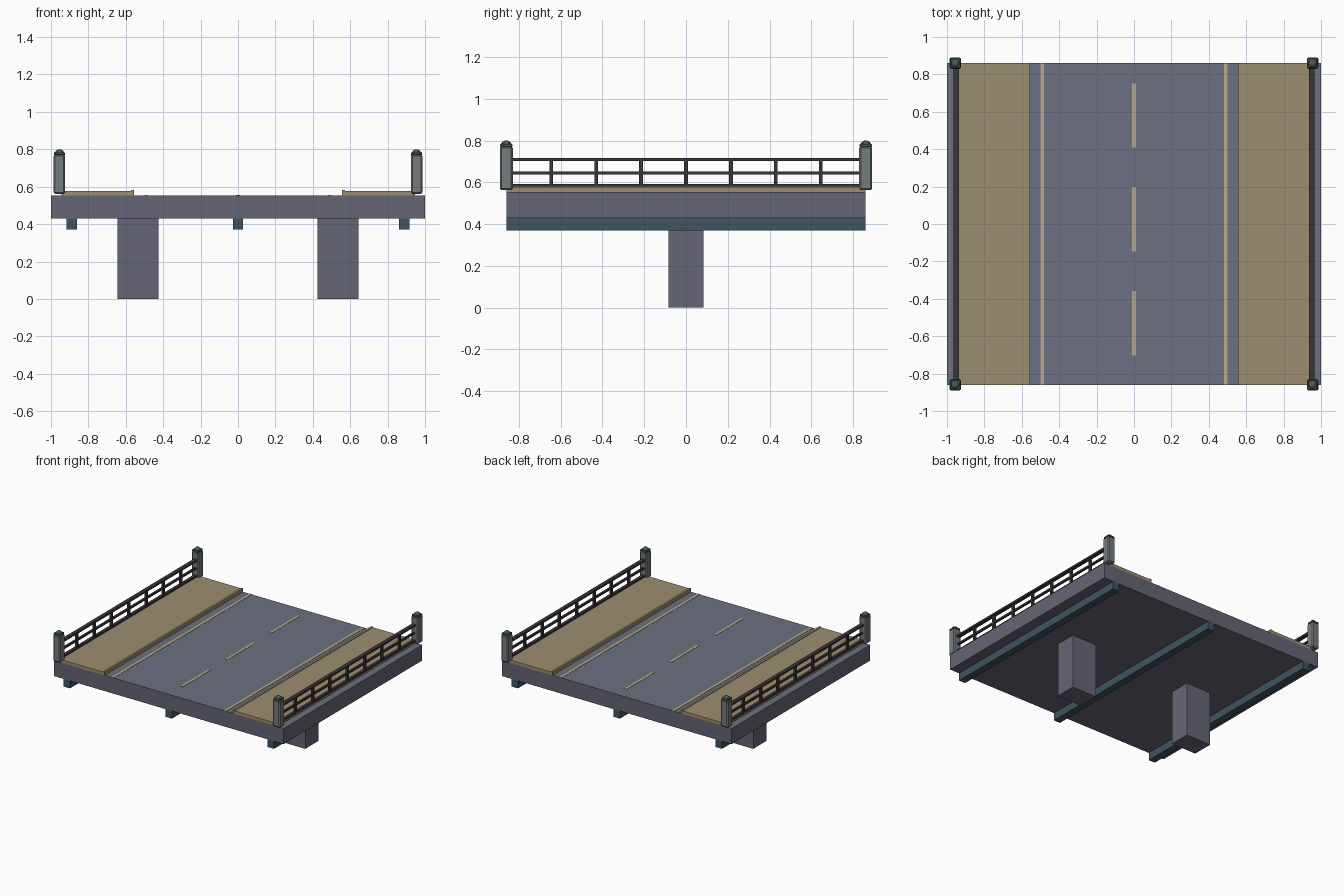
import bpy, bmesh
from mathutils import Matrix

if "Cube" in bpy.data.objects:
    bpy.data.objects.remove(bpy.data.objects["Cube"])


def material(name, rgb):
    m = bpy.data.materials.new(name)
    m.diffuse_color = (*rgb, 1)
    m.use_nodes = True
    m.node_tree.nodes["Principled BSDF"].inputs["Base Color"].default_value = m.diffuse_color
    return m


CONCRETE = material("concrete", (0.13, 0.13, 0.18))
ASPHALT = material("asphalt", (0.15, 0.16, 0.22))
TAN = material("paving", (0.34, 0.27, 0.16))
PAINT = material("lane_paint", (0.48, 0.40, 0.25))
STEEL = material("steel", (0.05, 0.09, 0.12))
IRON = material("iron", (0.045, 0.035, 0.04))
STONE = material("post_stone", (0.18, 0.20, 0.21))
GREEN = material("cap_green", (0.06, 0.11, 0.09))


def finish(name, bm, mat):
    me = bpy.data.meshes.new(name)
    bm.to_mesh(me)
    bm.free()
    me.materials.append(mat)
    ob = bpy.data.objects.new(name, me)
    bpy.context.collection.objects.link(ob)
    return ob


def boxes(name, spans, mat, bevel=0):
    """One object made of boxes given as (x0, x1, y0, y1, z0, z1)."""
    bm = bmesh.new()
    for x0, x1, y0, y1, z0, z1 in spans:
        mtx = Matrix.Translation(((x0 + x1) / 2, (y0 + y1) / 2, (z0 + z1) / 2))
        mtx = mtx @ Matrix.Diagonal((x1 - x0, y1 - y0, z1 - z0, 1))
        bmesh.ops.create_cube(bm, size=1, matrix=mtx)
    if bevel:
        bmesh.ops.bevel(bm, geom=bm.edges[:], offset=bevel, segments=1, affect='EDGES')
    return finish(name, bm, mat)


L = 0.86  # half length of the deck

# Deck, girders and piers
deck = boxes("deck", [(-1, 1, -L, L, 0.43, 0.553)], CONCRETE)
deck.data.materials.append(ASPHALT)
for f in deck.data.polygons:
    if f.normal.z > 0.5:
        f.material_index = 1
for label, x in (("left", -0.888), ("middle", 0), ("right", 0.888)):
    boxes(label + "_girder", [(x - 0.028, x + 0.028, -L, L, 0.37, 0.435)], STEEL)

# Lane markings
boxes("centre_dashes", [(-0.01, 0.01, y - 0.172, y + 0.172, 0.55, 0.555)
                        for y in (-0.53, 0.025, 0.58)], PAINT)

for label, s in (("left", -1), ("right", 1)):
    def side(name, x0, x1, y0, y1, z0, z1, mat, bevel=0):
        a, b = sorted((s * x0, s * x1))
        return boxes(label + "_" + name, [(a, b, y0, y1, z0, z1)], mat, bevel)

    side("pier", 0.425, 0.643, -0.083, 0.083, 0, 0.435, CONCRETE)
    side("edge_line", 0.48, 0.5, -L, L, 0.55, 0.555, PAINT)
    # Sidewalk with a slightly raised kerb
    side("sidewalk", 0.57, 0.945, -L, L, 0.55, 0.576, TAN)
    side("kerb", 0.557, 0.573, -L, L, 0.55, 0.581, TAN)

    # Railing: three horizontal bars and evenly spaced balusters
    c = s * 0.95
    for part, z, w in (("bottom", 0.586, 0.012), ("middle", 0.645, 0.008), ("top", 0.709, 0.015)):
        boxes(f"{label}_{part}_rail", [(c - w, c + w, -0.84, 0.84, z - 0.007, z + 0.007)], IRON)
    boxes(label + "_balusters", [(c - 0.009, c + 0.009, i * 0.215 - 0.009, i * 0.215 + 0.009,
                                  0.58, 0.71) for i in range(-3, 4)], IRON)

    # Corner posts with stepped caps and a low dome
    px = s * 0.955
    for end, y in (("front", -L), ("back", L)):
        boxes(f"{label}_{end}_post", [(px - 0.031, px + 0.031, y - 0.031, y + 0.031, 0.562, 0.772)],
              STONE, 0.008)
        boxes(f"{label}_{end}_cap", [(px - 0.029, px + 0.029, y - 0.029, y + 0.029, 0.766, 0.785)],
              GREEN, 0.005)
        bm = bmesh.new()
        bmesh.ops.create_uvsphere(bm, u_segments=12, v_segments=8, radius=1)
        bmesh.ops.transform(bm, verts=bm.verts, matrix=Matrix.Translation((px, y, 0.783))
                            @ Matrix.Diagonal((0.023, 0.023, 0.017, 1)))
        for f in bm.faces:
            f.smooth = True
        finish(f"{label}_{end}_cap_dome", bm, GREEN)
